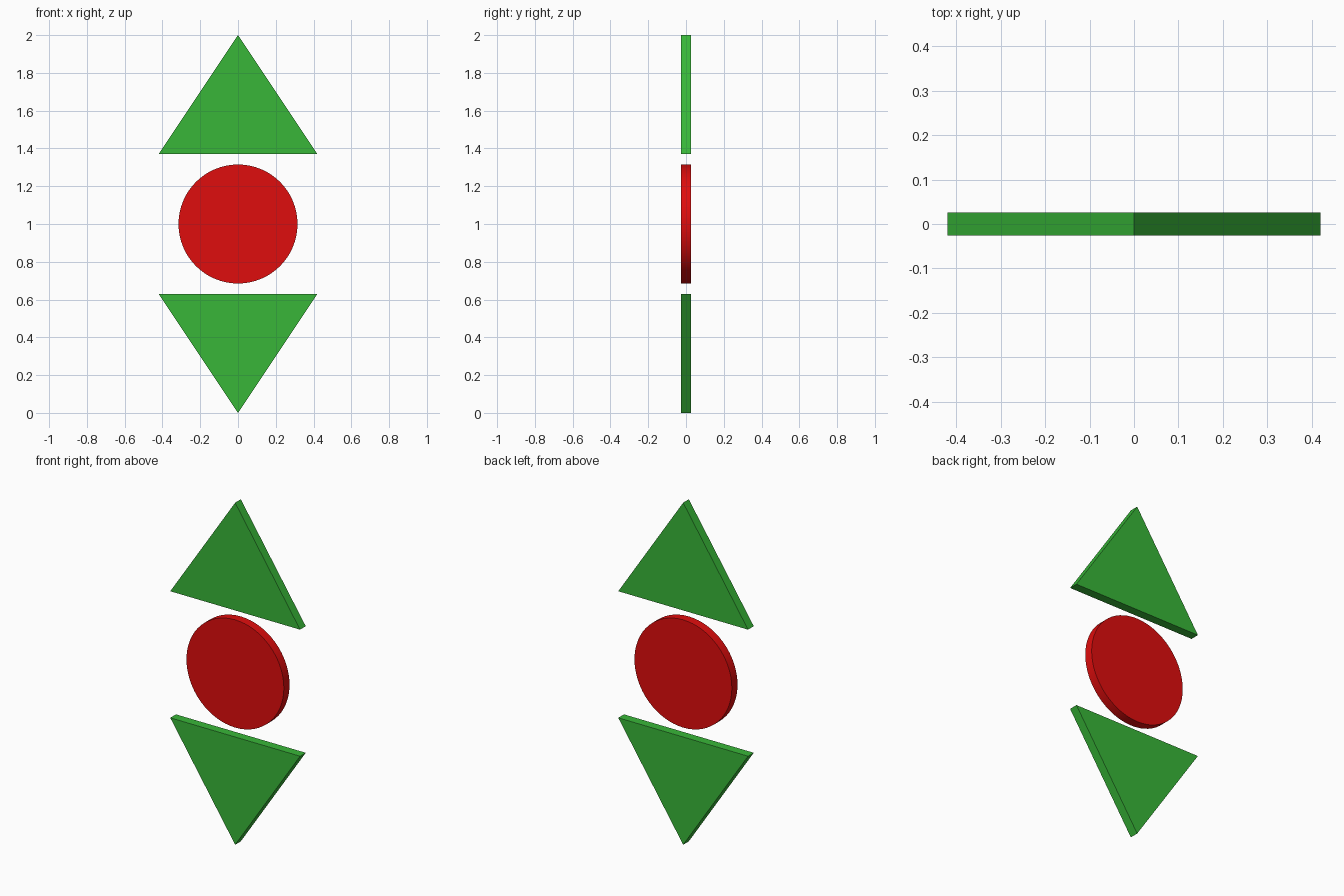
import bpy, bmesh, math

if "Cube" in bpy.data.objects:
    bpy.data.objects.remove(bpy.data.objects["Cube"])

H = 0.63          # height of each sign shape
HALF_W = 0.42     # half width of the arrows
T = 0.0525        # plate thickness


def material(name, color):
    m = bpy.data.materials.new(name)
    m.diffuse_color = color
    m.use_nodes = True
    m.node_tree.nodes["Principled BSDF"].inputs["Base Color"].default_value = m.diffuse_color
    return m


green = material("green", (0.04, 0.47, 0.04, 1))
red = material("red", (0.74, 0.004, 0.004, 1))


def plate(name, outline, mat):
    """Extrude an (x, z) outline into a plate centred on y = 0."""
    bm = bmesh.new()
    face = bm.faces.new([bm.verts.new((x, -T / 2, z)) for x, z in outline])
    ext = bmesh.ops.extrude_face_region(bm, geom=[face], use_keep_orig=True)
    verts = [v for v in ext["geom"] if isinstance(v, bmesh.types.BMVert)]
    bmesh.ops.translate(bm, verts=verts, vec=(0, T, 0))
    bmesh.ops.recalc_face_normals(bm, faces=bm.faces)
    mesh = bpy.data.meshes.new(name)
    bm.to_mesh(mesh)
    bm.free()
    mesh.materials.append(mat)
    obj = bpy.data.objects.new(name, mesh)
    bpy.context.collection.objects.link(obj)
    return obj


# Up and down arrows: base height and tip height
for name, base, tip in (("up_arrow", 2 - H, 2), ("down_arrow", H, 0)):
    plate(name, [(-HALF_W, base), (HALF_W, base), (0, tip)], green)

# Round middle button
bpy.ops.mesh.primitive_cylinder_add(vertices=64, radius=H / 2, depth=T,
                                    location=(0, 0, 1),
                                    rotation=(math.pi / 2, 0, 0))
button = bpy.context.object
button.name = "middle_disc"
button.data.materials.append(red)
bpy.ops.object.shade_smooth_by_angle(angle=math.radians(30))
